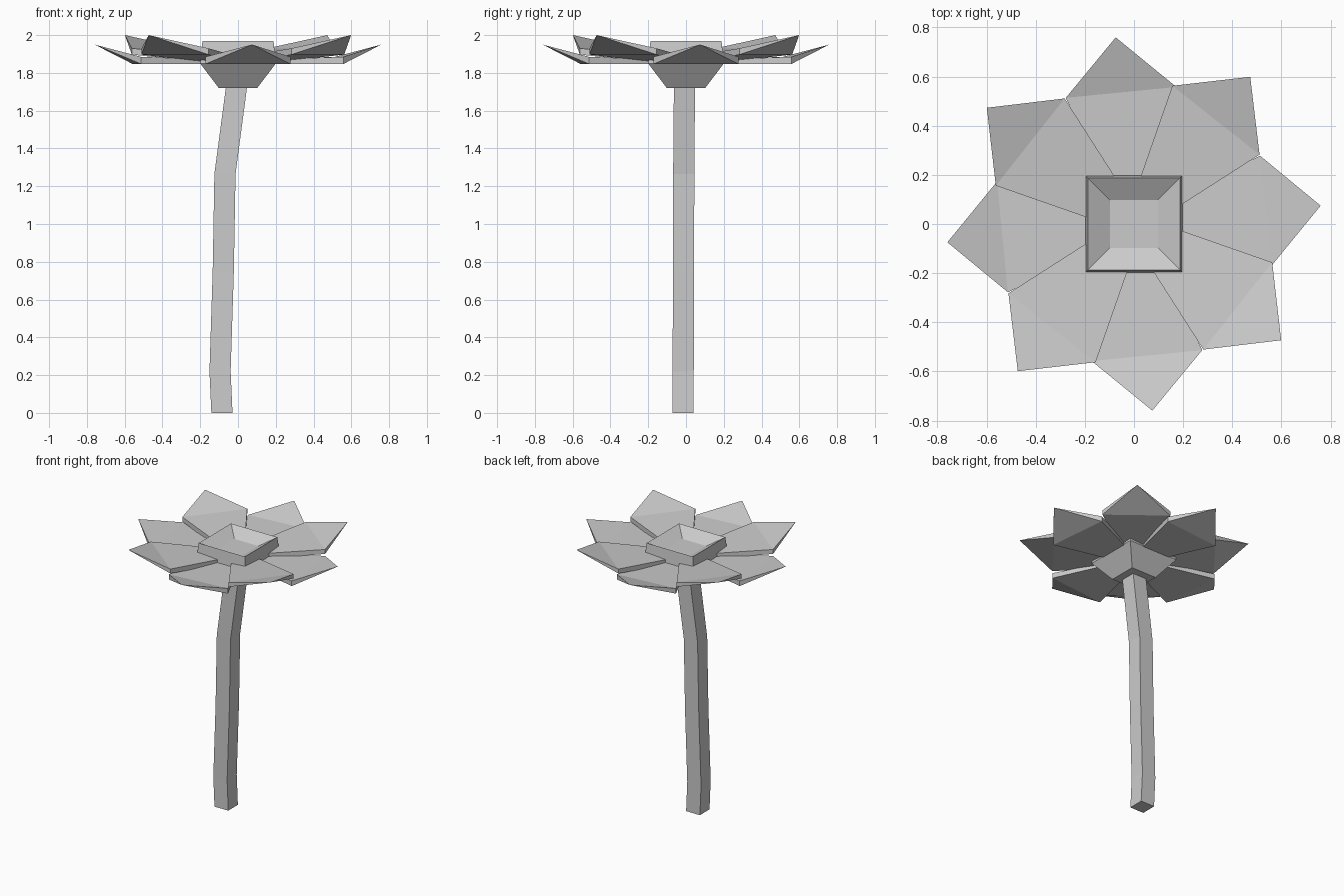
import bpy
from math import radians, sin, cos

if "Cube" in bpy.data.objects:
    bpy.data.objects.remove(bpy.data.objects["Cube"])


def make_object(name, verts, faces):
    mesh = bpy.data.meshes.new(name)
    mesh.from_pydata(verts, [], faces)
    mesh.update()
    obj = bpy.data.objects.new(name, mesh)
    bpy.context.collection.objects.link(obj)
    return obj


def square_loft(name, rings):
    """Skin a stack of squares given as (x, y, z, half_width), capped at both ends."""
    verts, faces = [], []
    for x, y, z, h in rings:
        verts += [(x - h, y - h, z), (x + h, y - h, z), (x + h, y + h, z), (x - h, y + h, z)]
    for r in range(len(rings) - 1):
        for i in range(4):
            a, b = r * 4 + i, r * 4 + (i + 1) % 4
            faces.append((a, b, b + 4, a + 4))
    n = len(verts)
    faces += [(3, 2, 1, 0), (n - 4, n - 3, n - 2, n - 1)]
    return make_object(name, verts, faces)


def petal(name, angle, base_z, corner_z, tip_z):
    """Kite-shaped petal: each z is (bottom, top); the tip is a single point."""
    base_r, base_w, corner_r, corner_w, tip_r = 0.13, 0.085, 0.538, 0.226, 0.763
    pts = []
    for side in (0, 1):
        pts += [(base_r, -base_w, base_z[side]), (corner_r, -corner_w, corner_z[side]),
                (corner_r, corner_w, corner_z[side]), (base_r, base_w, base_z[side])]
    pts.append((tip_r, 0, tip_z))
    c, s = cos(angle), sin(angle)
    verts = [(x * c - y * s, x * s + y * c, z) for x, y, z in pts]
    faces = [(3, 2, 1, 0), (4, 5, 6, 7),        # inner underside and top
             (2, 8, 1), (5, 8, 6),              # folded-up tip
             (0, 1, 5, 4), (2, 3, 7, 6), (3, 0, 4, 7),
             (1, 8, 5), (2, 6, 8)]
    return make_object(name, verts, faces)


# Bent square stem
square_loft("stem", [(-0.085, -0.016, 0, 0.056), (-0.095, -0.015, 0.22, 0.056),
                     (-0.078, -0.013, 0.75, 0.056), (-0.069, -0.012, 1.265, 0.056),
                     (-0.006, -0.008, 1.74, 0.056)])

# Flower centre: flared cup, nearly upright sides, shallow dish on top
square_loft("flower_center", [(0, 0, 1.72, 0.102), (0, 0, 1.85, 0.2),
                              (0, 0, 1.97, 0.188), (0, 0, 1.915, 0.098)])

# Two alternating layers of four petals
for k in range(4):
    petal(f"lower_petal_{k + 1}", radians(5.6 + 90 * k), (1.847, 1.87), (1.847, 1.885), 1.95)
    petal(f"upper_petal_{k + 1}", radians(51.7 + 90 * k), (1.852, 1.89), (1.897, 1.93), 2.0)
